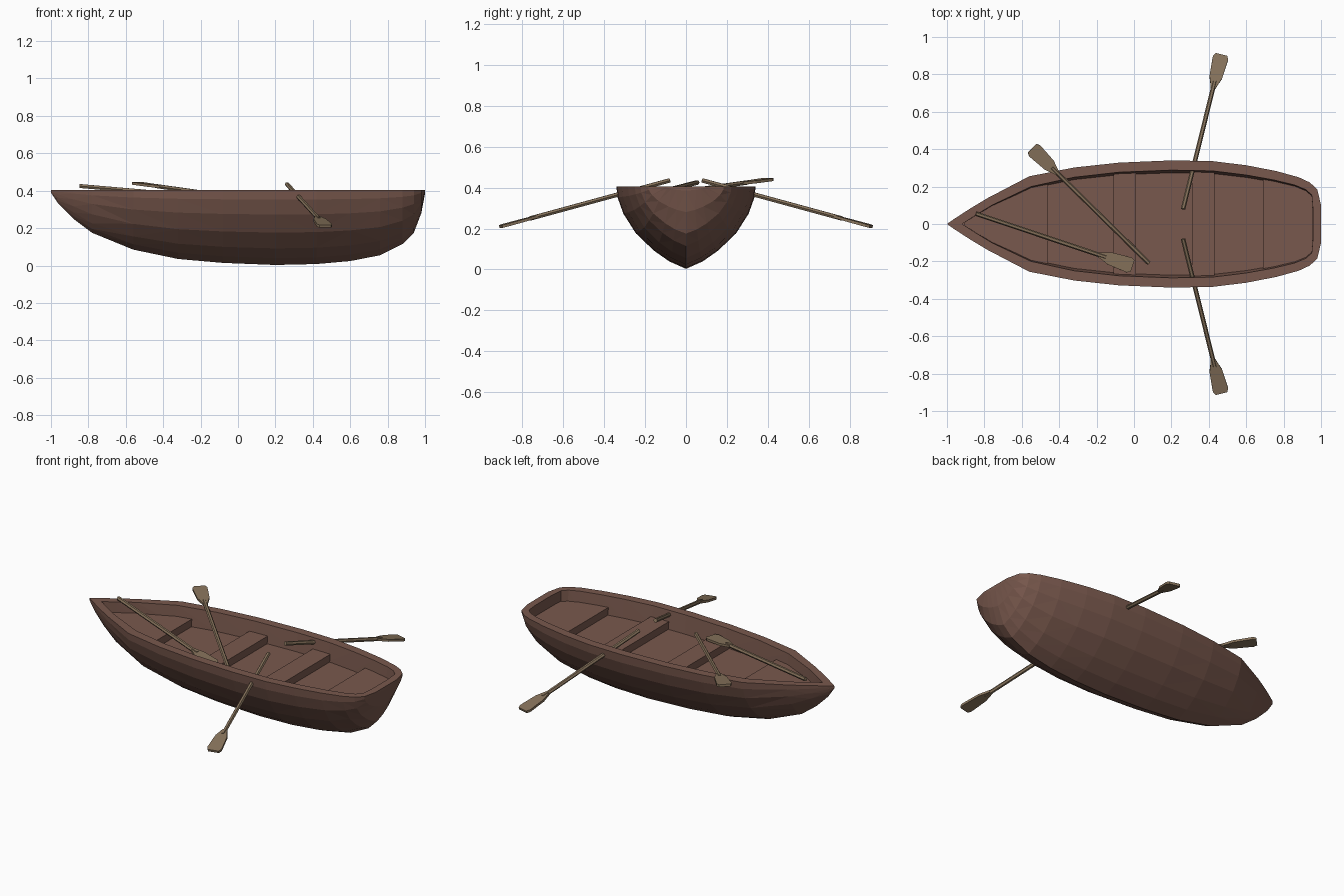
import bpy, bmesh
from mathutils import Vector, Matrix

if "Cube" in bpy.data.objects:
    bpy.data.objects.remove(bpy.data.objects["Cube"])


def material(name, col):
    m = bpy.data.materials.new(name)
    m.diffuse_color = (*col, 1)
    m.use_nodes = True
    m.node_tree.nodes["Principled BSDF"].inputs["Base Color"].default_value = m.diffuse_color
    return m


HULL = material("hull_wood", (0.19, 0.098, 0.074))
OAR = material("oar_wood", (0.24, 0.17, 0.105))
RIM, FLOOR, SEAT = 0.405, 0.295, 0.34


def finish(bm, name, mat):
    bmesh.ops.remove_doubles(bm, verts=bm.verts, dist=0.0005)
    bmesh.ops.recalc_face_normals(bm, faces=bm.faces)
    me = bpy.data.meshes.new(name)
    bm.to_mesh(me)
    bm.free()
    me.materials.append(mat)
    ob = bpy.data.objects.new(name, me)
    bpy.context.collection.objects.link(ob)
    return ob


# Stations: x, rim half width, keel height, inner x, inner half width
STATIONS = [
    (-1.0, 0, 0.39, -0.92, 0), (-0.96, 0.028, 0.33, -0.90, 0.012),
    (-0.88, 0.08, 0.25, -0.85, 0.045), (-0.78, 0.14, 0.175, -0.76, 0.10),
    (-0.56, 0.255, 0.085, -0.55, 0.20), (-0.32, 0.302, 0.035, -0.32, 0.25),
    (-0.08, 0.328, 0.014, -0.08, 0.277), (0.2, 0.34, 0.003, 0.2, 0.288),
    (0.42, 0.336, 0.008, 0.42, 0.284), (0.6, 0.314, 0.024, 0.6, 0.262),
    (0.76, 0.283, 0.055, 0.75, 0.235), (0.88, 0.25, 0.115, 0.86, 0.208),
    (0.94, 0.222, 0.175, 0.92, 0.183), (0.98, 0.185, 0.28, 0.95, 0.155),
    (1.0, 0.1, 0.385, 0.957, 0.08), (1.0, 0, 0.385, 0.957, 0)]
# Cross-section: height fraction, width fraction
SECTION = [(0, 0), (0.09, 0.24), (0.22, 0.46), (0.43, 0.72),
           (0.67, 0.9), (0.87, 0.985), (1, 1)]

# Hull half: outer skin, gunwale, inner wall and floor, then mirrored
bm = bmesh.new()
rings = []
for x, w, k, xi, wi in STATIONS:
    pts = [(x, w * f, k + (RIM - k) * t) for t, f in SECTION]
    pts += [(xi, wi, RIM), (xi, wi * 0.95, FLOOR), (xi, 0, FLOOR)]
    rings.append([bm.verts.new(p) for p in pts])
for a, b in zip(rings, rings[1:]):
    for i in range(len(a) - 1):
        bm.faces.new((a[i], b[i], b[i + 1], a[i + 1]))
geom = bm.verts[:] + bm.edges[:] + bm.faces[:]
bmesh.ops.mirror(bm, geom=geom, axis='Y', merge_dist=0.0005)
bmesh.ops.dissolve_degenerate(bm, edges=bm.edges, dist=0.0005)
bmesh.ops.triangulate(bm, faces=[f for f in bm.faces if f.calc_center_median().z < RIM - 0.001])
finish(bm, "hull", HULL)


# Half width of the inside at a given x
def inner_width(x):
    for (_, _, _, x0, w0), (_, _, _, x1, w1) in zip(STATIONS, STATIONS[1:]):
        if x0 <= x <= x1 and x1 > x0:
            return w0 + (w1 - w0) * (x - x0) / (x1 - x0)
    return 0


# Seats fitted to the inside outline
def seat(name, x0, x1):
    xs = [x0] + [s[3] for s in STATIONS if x0 + 0.01 < s[3] < x1 - 0.003] + [x1]
    side = [(x, inner_width(x) * 0.975) for x in xs]
    outline = side + [(x, -y) for x, y in reversed(side)]
    bm = bmesh.new()
    face = bm.faces.new([bm.verts.new((x, y, FLOOR - 0.005)) for x, y in outline])
    ext = bmesh.ops.extrude_face_region(bm, geom=[face])
    for v in ext["geom"]:
        if isinstance(v, bmesh.types.BMVert):
            v.co.z = SEAT
    finish(bm, name, HULL)


seat("bow_seat", -0.91, -0.46)
seat("middle_seat", -0.11, 0.01)
seat("rowing_seat", 0.31, 0.43)
seat("stern_seat", 0.69, 0.955)


# Oar: six-sided shaft and a flat tapered blade, laid from handle to tip
def oar(name, handle, tip):
    a, b = Vector(handle), Vector(tip)
    length = (b - a).length
    bm = bmesh.new()
    shaft = length - 0.15
    bmesh.ops.create_cone(bm, cap_ends=True, segments=6, radius1=0.012, radius2=0.012,
                          depth=shaft, matrix=Matrix.Translation((shaft / 2, 0, 0))
                          @ Matrix.Rotation(1.5707963, 4, 'Y'))
    half = [(length - 0.19, 0.013), (length - 0.165, 0.021), (length - 0.13, 0.034),
            (length - 0.02, 0.042), (length, 0.032)]
    outline = half + [(x, -y) for x, y in reversed(half)]
    face = bm.faces.new([bm.verts.new((x, y, -0.007)) for x, y in outline])
    ext = bmesh.ops.extrude_face_region(bm, geom=[face])
    for v in ext["geom"]:
        if isinstance(v, bmesh.types.BMVert):
            v.co.z = 0.007
    ob = finish(bm, name, OAR)
    d = (b - a).normalized()
    s = Vector((0, 0, 1)).cross(d).normalized()
    rot = Matrix((d, s, d.cross(s))).transposed().to_4x4()
    ob.matrix_world = Matrix.Translation(a) @ rot


for side, label in ((1, "port"), (-1, "starboard")):
    oar(label + "_oar", (0.262, 0.08 * side, 0.435), (0.467, 0.905 * side, 0.21))
oar("spare_oar_crossing", (0.08, -0.21, 0.352), (-0.545, 0.405, 0.44))
oar("spare_oar_bow", (-0.845, 0.055, 0.425), (-0.008, -0.225, 0.353))
